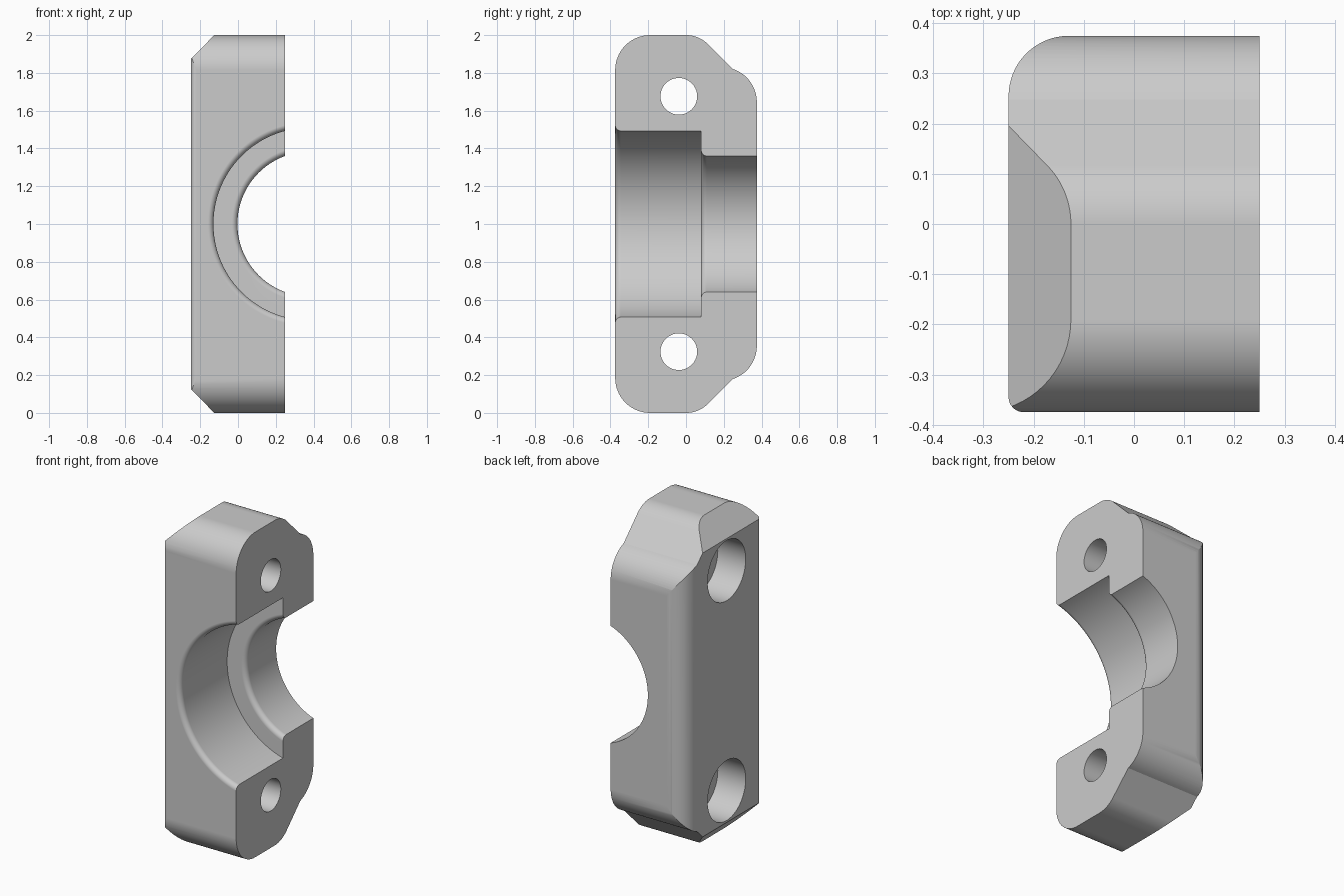
import bpy, bmesh
from math import sin, cos, pi, radians

cube = bpy.data.objects.get("Cube")
if cube:
    bpy.data.objects.remove(cube, do_unlink=True)

metal = bpy.data.materials.new("light_grey")
metal.use_nodes = True
grey = (0.6, 0.6, 0.6, 1)
metal.diffuse_color = grey
metal.node_tree.nodes["Principled BSDF"].inputs["Base Color"].default_value = grey


def arc(cx, cy, r, start, end, n=16):
    angles = [radians(start + (end - start) * i / n) for i in range(n + 1)]
    return [(cx + r * cos(a), cy + r * sin(a)) for a in angles]


def rings_object(name, rings):
    """Skin a row of closed rings and cap both ends."""
    bm = bmesh.new()
    loops = [[bm.verts.new(p) for p in ring] for ring in rings]
    n = len(loops[0])
    for a, b in zip(loops, loops[1:]):
        for i in range(n):
            j = (i + 1) % n
            bm.faces.new((a[i], a[j], b[j], b[i]))
    bm.faces.new(loops[0])
    bm.faces.new(loops[-1])
    bmesh.ops.recalc_face_normals(bm, faces=bm.faces)
    mesh = bpy.data.meshes.new(name)
    bm.to_mesh(mesh)
    bm.free()
    mesh.materials.append(metal)
    obj = bpy.data.objects.new(name, mesh)
    bpy.context.collection.objects.link(obj)
    return obj


def prism(name, outline, low, high, place):
    return rings_object(name, [[place(u, v, d) for u, v in outline] for d in (low, high)])


def combine(target, tool, operation):
    mod = target.modifiers.new(tool.name, 'BOOLEAN')
    mod.object, mod.operation, mod.solver = tool, operation, 'EXACT'
    bpy.context.view_layer.objects.active = target
    bpy.ops.object.modifier_apply(modifier=mod.name)
    bpy.data.objects.remove(tool, do_unlink=True)


# Side outline: shoulder, sloped lug and rounded front, mirrored top to bottom
upper = (arc(0.19, 1.645, 0.185, 0, 71.6)
         + arc(0, 1.835, 0.165, 45, 90)
         + arc(-0.19, 1.815, 0.185, 90, 180))
side = upper + [(y, 2 - z) for y, z in reversed(upper)]
clamp = prism("clamp_half", side, -0.25, 0.25, lambda y, z, x: (x, y, z))

# Rounded upright edges on the outer face
plan = ([(0.4, -0.5), (0.4, 0.5), (-0.13, 0.5)]
        + arc(-0.13, 0.255, 0.12, 90, 180)
        + arc(-0.22, -0.345, 0.03, 180, 270, 8) + [(-0.22, -0.5)])
combine(clamp, prism("edge_rounding", plan, -0.2, 2.2, lambda x, y, z: (x, y, z)), 'INTERSECT')

# Chamfered ends on the outer face
front_half = [(0.5, 2.2), (0.07, 2.2), (-0.25, 1.873), (-0.4, 1.72)]
front = front_half + [(x, 2 - z) for x, z in reversed(front_half)]
combine(clamp, prism("end_chamfer", front, -0.6, 0.6, lambda x, z, y: (x, y, z)), 'INTERSECT')

# Stepped bore with rounded lips
bore = ([(0.54, -0.5)] + arc(0.54, -0.345, 0.03, 270, 180, 8)
        + [(0.51, 0.08)] + arc(0.413, 0.11, 0.03, 270, 180, 8) + [(0.383, 0.5)])
turn = [2 * pi * i / 160 for i in range(160)]
bore_rings = [[(0.38 + r * cos(a), y, 1 + r * sin(a)) for a in turn] for r, y in bore]
combine(clamp, rings_object("stepped_bore", bore_rings), 'DIFFERENCE')

# Counterbored bolt holes
for z in (0.324, 1.676):
    steps = [(0.185, -0.4), (0.185, -0.06), (0.097, -0.06), (0.097, 0.4)]
    rings = [[(x, -0.038 + r * cos(a), z + r * sin(a)) for a in turn[::2] + []]
             for r, x in steps]
    combine(clamp, rings_object("bolt_hole", rings), 'DIFFERENCE')

# Smooth curved faces, crisp edges
bpy.ops.object.select_all(action='DESELECT')
clamp.select_set(True)
bpy.context.view_layer.objects.active = clamp
bpy.ops.object.shade_smooth_by_angle(angle=radians(20))
weighted = clamp.modifiers.new("even_shading", 'WEIGHTED_NORMAL')
weighted.keep_sharp = True
